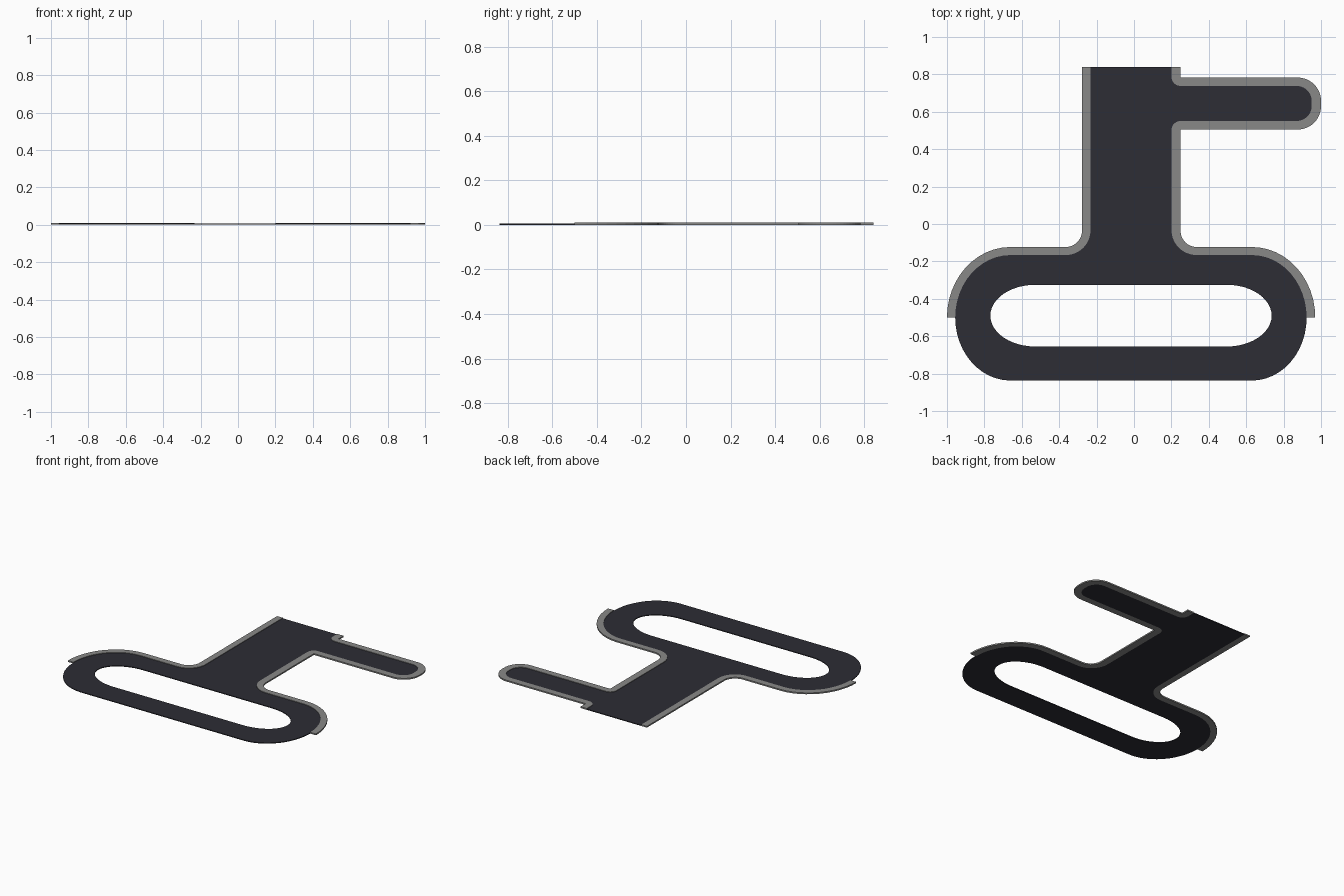
import bpy, bmesh, math

if "Cube" in bpy.data.objects:
    bpy.data.objects.remove(bpy.data.objects["Cube"])

SEG = 12
ROAD_H, KERB_H = 0.006, 0.01


def material(name, rgb):
    m = bpy.data.materials.new(name)
    m.diffuse_color = (*rgb, 1.0)
    m.use_nodes = True
    m.node_tree.nodes["Principled BSDF"].inputs["Base Color"].default_value = m.diffuse_color
    return m


def arc(cx, cy, rx, ry, a0, a1):
    pts = []
    for i in range(SEG + 1):
        a = math.radians(a0 + (a1 - a0) * i / SEG)
        pts.append((cx + rx * math.cos(a), cy + ry * math.sin(a)))
    return pts


def slab(name, loops, height, mat):
    """Fill closed outlines (later loops are holes) and extrude upwards."""
    bm = bmesh.new()
    for pts in loops:
        clean = [p for i, p in enumerate(pts) if math.dist(p, pts[i - 1]) > 1e-4]
        vs = [bm.verts.new((x, y, 0)) for x, y in clean]
        for i, v in enumerate(vs):
            bm.edges.new((vs[i - 1], v))
    bmesh.ops.triangle_fill(bm, edges=bm.edges[:], use_beauty=True, normal=(0, 0, 1))
    ext = bmesh.ops.extrude_face_region(bm, geom=bm.faces[:], use_keep_orig=True)
    top = [g for g in ext["geom"] if isinstance(g, bmesh.types.BMVert)]
    bmesh.ops.translate(bm, verts=top, vec=(0, 0, height))
    bmesh.ops.recalc_face_normals(bm, faces=bm.faces[:])
    me = bpy.data.meshes.new(name)
    bm.to_mesh(me)
    bm.free()
    me.materials.append(mat)
    ob = bpy.data.objects.new(name, me)
    bpy.context.collection.objects.link(ob)
    return ob


asphalt = material("dark asphalt", (0.026, 0.026, 0.035))
concrete = material("grey concrete", (0.25, 0.25, 0.245))

# Road edges, from the top of the stem down to the middle of the loop
left_road = ([(-.233, .84)] + arc(-.365, -.036, .132, .13, 0, -90)
             + arc(-.66, -.5, .296, .334, 90, 180))
right_road = ([(.2, .84)] + arc(.25, .788, .05, .05, 180, 270)
              + arc(.87, .658, .08, .08, 90, 0) + arc(.87, .631, .08, .08, 0, -90)
              + arc(.25, .501, .05, .05, 90, 180)
              + arc(.335, -.031, .135, .135, 180, 270)
              + arc(.63, -.5, .293, .334, 90, 0))

# Outer pavement edges
left_outer = ([(-.278, .84)] + arc(-.365, -.036, .087, .087, 0, -90)
              + arc(-.66, -.5, .34, .377, 90, 180))
right_outer = ([(.249, .84), (.249, .783)]
               + arc(.875, .658, .125, .125, 90, 0) + arc(.875, .63, .125, .125, 0, -90)
               + [(.249, .505)] + arc(.335, -.037, .086, .086, 180, 270)
               + arc(.63, -.5, .339, .377, 90, 0))

# Road surface with the island opening
road = (left_road + arc(-.66, -.5, .296, .337, 180, 270)
        + arc(.63, -.5, .293, .337, 270, 360) + right_road[::-1])
hole = (arc(.496, -.49, .24, .165, -90, 0) + arc(.496, -.49, .24, .165, 0, 90)
        + arc(-.528, -.49, .24, .165, 90, 180) + arc(-.528, -.49, .24, .165, 180, 270))
slab("road", [road, hole], ROAD_H, asphalt)

# Pavement strips
slab("left_pavement", [left_road + left_outer[::-1]], KERB_H, concrete)
slab("right_pavement", [right_road + right_outer[::-1]], KERB_H, concrete)
